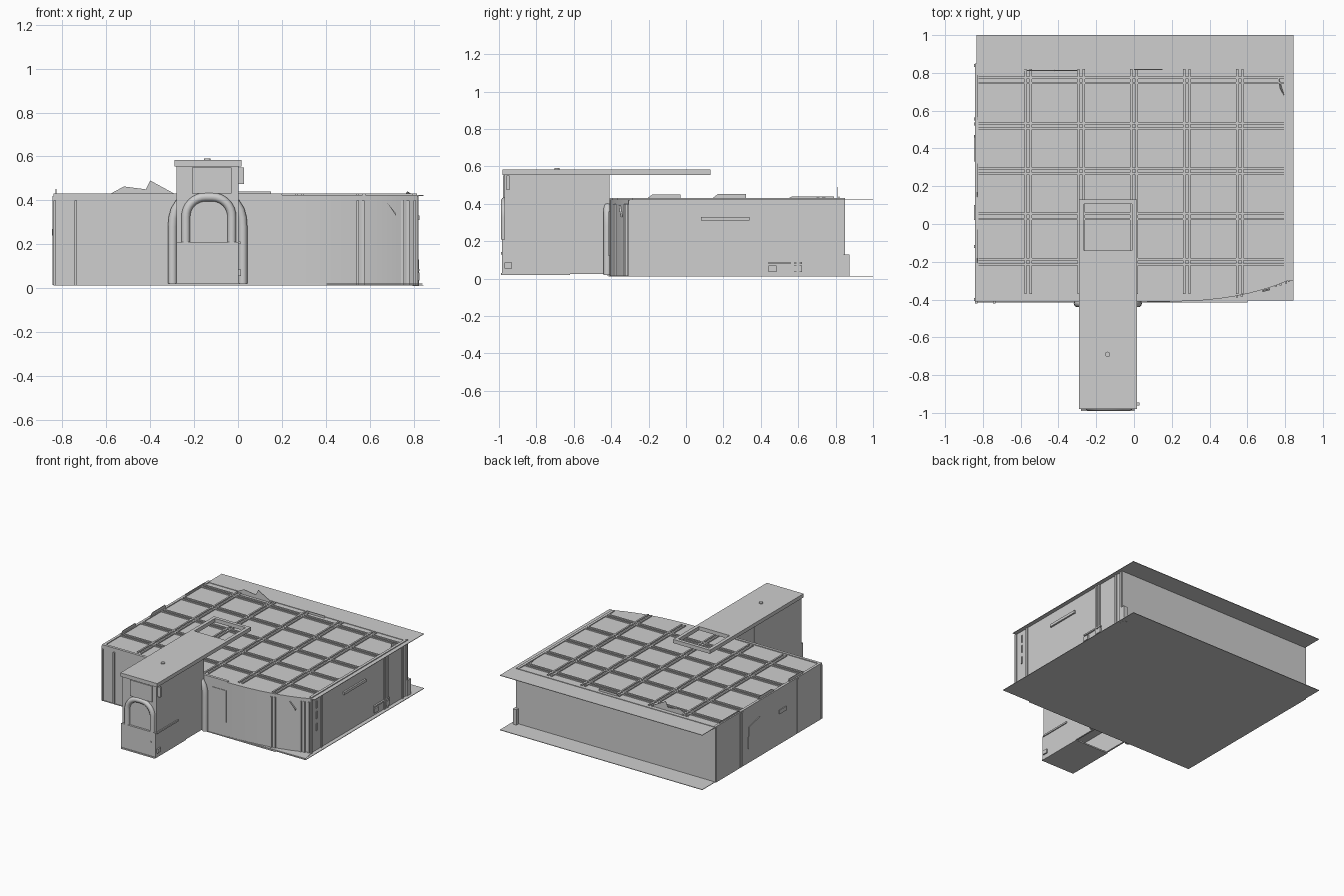
import bpy, bmesh, math
from mathutils import Vector

old = bpy.data.objects.get("Cube")
if old:
    bpy.data.objects.remove(old, do_unlink=True)

grey = bpy.data.materials.new("plain_grey")
grey.use_nodes = True
TONE = (0.62, 0.62, 0.62, 1)
grey.diffuse_color = TONE
grey.node_tree.nodes["Principled BSDF"].inputs["Base Color"].default_value = TONE


def finish(name, bm):
    bmesh.ops.recalc_face_normals(bm, faces=bm.faces)
    mesh = bpy.data.meshes.new(name)
    bm.to_mesh(mesh)
    bm.free()
    mesh.materials.append(grey)
    obj = bpy.data.objects.new(name, mesh)
    bpy.context.collection.objects.link(obj)
    return obj


def box(name, x0, x1, y0, y1, z0, z1):
    bm = bmesh.new()
    bmesh.ops.create_cube(bm, size=1)
    lo, hi = Vector((x0, y0, z0)), Vector((x1, y1, z1))
    for v in bm.verts:
        v.co = Vector([a + (b - a) * (c + 0.5) for a, b, c in zip(lo, hi, v.co)])
    return finish(name, bm)


def prism(name, points, offset):
    """Extrude a planar outline along an offset."""
    bm = bmesh.new()
    face = bm.faces.new([bm.verts.new(p) for p in points])
    out = bmesh.ops.extrude_face_region(bm, geom=[face])
    moved = [g for g in out["geom"] if isinstance(g, bmesh.types.BMVert)]
    bmesh.ops.translate(bm, vec=offset, verts=moved)
    return finish(name, bm)


def pipe(name, points, radius):
    curve = bpy.data.curves.new(name, "CURVE")
    curve.dimensions = "3D"
    curve.bevel_depth = radius
    curve.bevel_resolution = 3
    curve.use_fill_caps = True
    spline = curve.splines.new("POLY")
    spline.points.add(len(points) - 1)
    for p, co in zip(spline.points, points):
        p.co = (*co, 1)
    curve.materials.append(grey)
    obj = bpy.data.objects.new(name, curve)
    bpy.context.collection.objects.link(obj)


def stud(name, centre, radius, depth, axis):
    bm = bmesh.new()
    bmesh.ops.create_cone(bm, cap_ends=True, segments=12, radius1=radius,
                          radius2=radius, depth=depth)
    obj = finish(name, bm)
    obj.location = centre
    if axis == "y":
        obj.rotation_euler.x = math.pi / 2


LEFT, RIGHT, FRONT, BACK = 0.815, -0.842, -0.41, 0.85
FLOOR, ROOF = 0.015, 0.42

# Room with one swept front corner
sweep = []
a, b, c = Vector((0.2, FRONT)), Vector((0.56, FRONT)), Vector((LEFT, -0.3))
for i in range(9):
    t = i / 8
    sweep.append(a * (1 - t) ** 2 + b * 2 * t * (1 - t) + c * t ** 2)
outline = [(RIGHT, FRONT)] + [tuple(p) for p in sweep] + [(LEFT, BACK), (RIGHT, BACK)]
room = prism("room_walls", [(x, y, FLOOR) for x, y in outline], (0, 0, ROOF - FLOOR))
bpy.ops.object.select_all(action="DESELECT")
room.select_set(True)
bpy.context.view_layer.objects.active = room
bpy.ops.object.shade_smooth_by_angle(angle=math.radians(20))

# Thin floor and roof sheets, overhanging at the back
floor_edge = [(RIGHT, -0.415), (0.6, -0.415), (0.6, -0.405), (0.845, -0.405),
              (0.845, 1), (-0.835, 1), (-0.835, BACK), (RIGHT, BACK)]
prism("floor_sheet", [(x, y, FLOOR - 0.004) for x, y in floor_edge], (0, 0, 0.004))
roof_edge = outline[:-2] + [(0.845, -0.3), (0.845, 1), (-0.835, 1), (-0.835, BACK), (RIGHT, BACK)]
prism("roof_sheet", [(x, y, ROOF) for x, y in roof_edge], (0, 0, 0.004))

# Grid of low double roof beams
for i in range(5):
    x = -0.56 + 0.28 * i
    y = -0.2 + 0.24 * i
    for s in (-0.014, 0.014):
        box("roof_beam_long", x + s - 0.006, x + s + 0.006, -0.37, BACK - 0.03, ROOF, ROOF + 0.012)
        if i < 5:
            box("roof_beam_cross", RIGHT + 0.02, LEFT - 0.02, y + s - 0.006, y + s + 0.006,
                ROOF, ROOF + 0.012)

# Roof edge rails
box("roof_rail_right", RIGHT, RIGHT + 0.02, FRONT, BACK, ROOF, ROOF + 0.01)
box("roof_rail_left", LEFT - 0.02, LEFT, -0.29, BACK, ROOF, ROOF + 0.01)
box("roof_rail_front", RIGHT, 0.2, FRONT, FRONT + 0.02, ROOF, ROOF + 0.01)
box("roof_rail_back", RIGHT, LEFT, BACK - 0.02, BACK, ROOF, ROOF + 0.008)

# Upright broken plates on the roof
for y0, y1, top in ((-0.22, -0.03, 0.45), (0.13, 0.32, 0.452), (0.53, 0.79, 0.44)):
    prism("roof_edge_plate", [(RIGHT + 0.01, y0, ROOF), (RIGHT + 0.01, y0 + 0.04, top),
                              (RIGHT + 0.01, y1, top), (RIGHT + 0.01, y1, ROOF)], (0.004, 0, 0))
shard = [(-0.6, ROOF), (-0.52, 0.463), (-0.42, 0.45), (-0.4, 0.49), (-0.29, 0.43), (-0.29, ROOF)]
prism("roof_shard", [(x, 0.81, z) for x, z in shard], (0, 0.004, 0))
box("roof_ledge", 0, 0.15, 0.815, 0.82, ROOF, 0.44)
prism("roof_corner_shard", [(0.76, 0.79, ROOF), (0.8, 0.66, ROOF), (0.77, 0.72, 0.44)], (0.004, 0, 0))

# Front wall strips and panel
for x, y in ((-0.835, FRONT), (-0.74, FRONT), (0.545, -0.38), (0.57, -0.373),
             (0.75, -0.322), (0.775, -0.315), (0.805, -0.305)):
    box("front_strip", x - 0.006, x + 0.006, y - 0.01, y + 0.02, FLOOR, ROOF - 0.02)
box("front_panel", 0.07, 0.19, FRONT - 0.004, FRONT, 0.12, 0.36)
prism("front_tag", [(0.68, -0.35, 0.39), (0.72, -0.34, 0.34), (0.72, -0.34, 0.33)], (0, -0.01, 0))
prism("front_foot_sheet", [(0.2, -0.41, 0.017), (0.84, -0.4, 0.017), (0.82, -0.3, 0.017)],
      (0, 0, 0.003))

# Left wall strips, slots and fittings
for y in (-0.3, -0.18, 0.57, 0.6, 0.78, 0.835):
    box("left_strip", LEFT, LEFT + 0.008, y - 0.008, y + 0.008, FLOOR, ROOF)
for z in (0.16, 0.25, 0.33):
    box("left_slot", LEFT, LEFT + 0.006, -0.24, -0.23, z, z + 0.055)
box("left_handle", LEFT, LEFT + 0.012, 0.08, 0.34, 0.31, 0.33)
box("left_bracket", LEFT, LEFT + 0.012, 0.44, 0.62, 0.078, 0.088)
for y in (0.44, 0.575):
    box("left_bracket_foot", LEFT, LEFT + 0.012, y, y + 0.045, 0.035, 0.07)
box("left_back_foot", LEFT - 0.02, LEFT + 0.01, 0.83, 0.875, 0.01, 0.13)

# Right wall strips and panel
for y in (-0.4, -0.12, 0.53, 0.555, 0.84):
    box("right_strip", RIGHT - 0.004, RIGHT, y - 0.008, y + 0.008, FLOOR, ROOF)
prism("right_panel", [(RIGHT, 0.47, 0.12), (RIGHT, 0.34, 0.15), (RIGHT, 0.33, 0.31),
                      (RIGHT, 0.46, 0.28)], (-0.004, 0, 0))
box("right_handle", RIGHT - 0.006, RIGHT, 0.02, 0.1, 0.24, 0.27)

# Entry tunnel walls, partial floor and front
T0, T1, TF = -0.28, 0.003, -0.97
for x in (T0, T1 - 0.012):
    box("tunnel_side", x, x + 0.012, TF, FRONT, 0.025, 0.56)
box("tunnel_front", T0, T1, TF, TF + 0.015, 0.025, 0.56)
box("tunnel_floor", T0, T1, TF, -0.62, 0.02, 0.03)
box("tunnel_shelf", T0 + 0.01, T1 - 0.01, TF, FRONT, 0.2, 0.21)
box("tunnel_roof", T0 - 0.01, T1 + 0.012, TF - 0.01, -0.14, 0.555, 0.583)

# Open frame carried past the tunnel roof
for x in (T0 - 0.01, T1 - 0.013):
    box("frame_side", x, x + 0.025, -0.14, 0.13, 0.555, 0.583)
box("frame_end", T0, T1, 0.105, 0.13, 0.555, 0.583)
stud("roof_stud", (-0.14, -0.69, 0.585), 0.014, 0.012, "z")

# Arched doorway
box("door_base", T0, T1, TF - 0.015, TF, 0.025, 0.21)
box("upper_door_plate", -0.21, -0.03, TF - 0.008, TF, 0.43, 0.55)
half, bend = 0.105, 0.09
arch = [(-half, 0.21)]
for i in range(9):
    t = math.pi - math.pi / 2 * i / 8
    arch.append((-half + bend + bend * math.cos(t), 0.325 + bend * math.sin(t)))
arch += [(-x, z) for x, z in reversed(arch)]
pipe("door_arch", [(x - 0.133, TF, z) for x, z in arch], 0.02)
stud("door_stud", (-0.035, TF - 0.016, 0.135), 0.007, 0.006, "y")
box("door_sill", T0, T1, TF - 0.02, TF, 0.02, 0.03)

# Tunnel side details
box("side_slot", T1, T1 + 0.008, -0.97, -0.72, 0.2, 0.212)
box("side_latch", T1, T1 + 0.01, -0.97, -0.93, 0.055, 0.085)
box("side_lamp", T1, T1 + 0.025, -0.96, -0.945, 0.475, 0.55)

# Pipes flanking the tunnel where it meets the room
for s in (-1, 1):
    mid = (T0 + T1) / 2
    path = [(0.16, 0.02), (0.16, 0.28), (0.157, 0.32), (0.148, 0.355), (0.13, 0.385), (0.1, 0.4)]
    pipe("joint_pipe", [(mid + s * x, -0.42, z) for x, z in path], 0.021)
